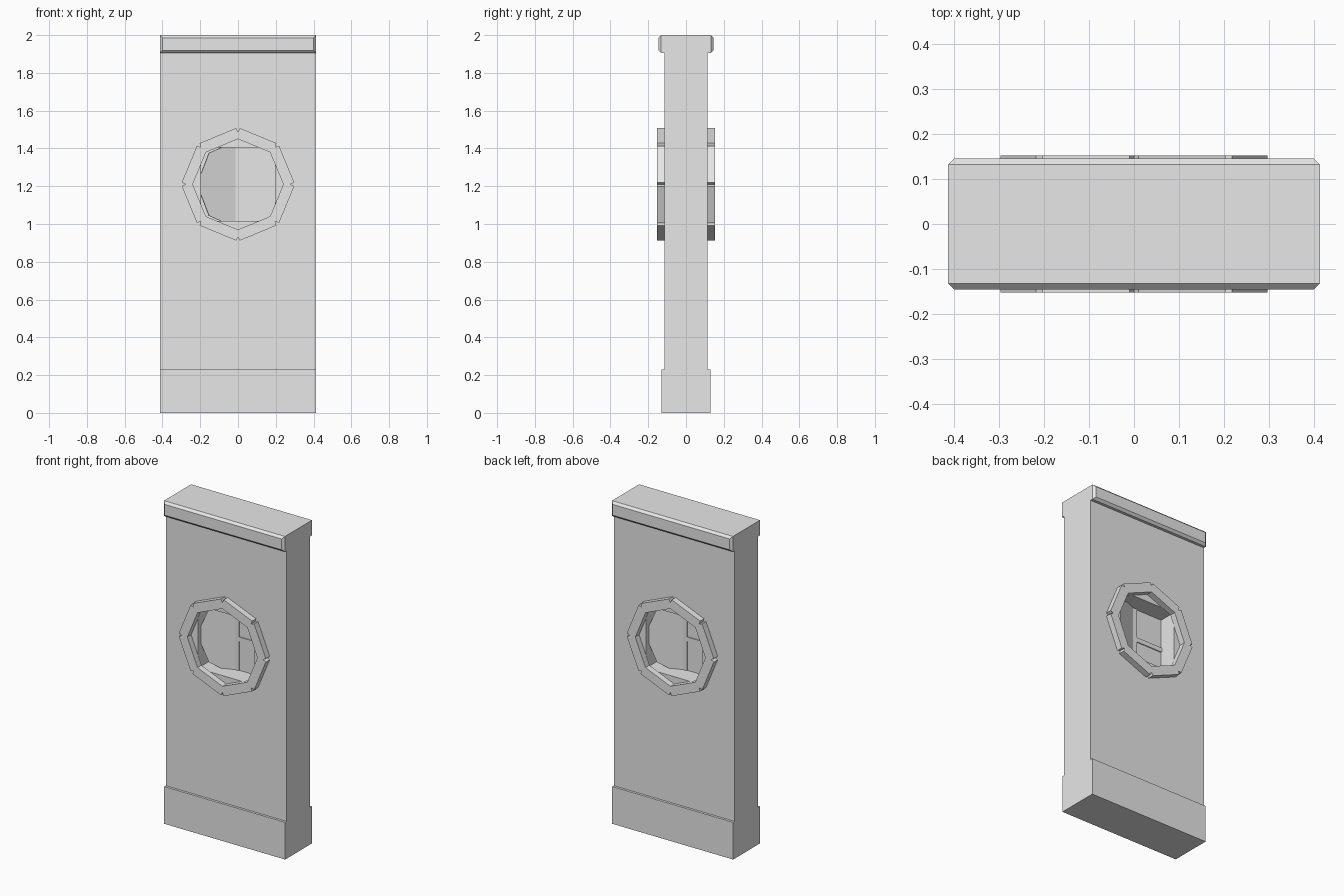
import bpy, bmesh, math
from mathutils import Matrix

cube = bpy.data.objects.get("Cube")
if cube:
    bpy.data.objects.remove(cube, do_unlink=True)

HALF_W, HALF_D, CENTRE_Z = 0.414, 0.115, 1.21

grey = bpy.data.materials.new("light_grey")
grey.use_nodes = True
colour = (0.8, 0.8, 0.8, 1)
grey.diffuse_color = colour
grey.node_tree.nodes["Principled BSDF"].inputs["Base Color"].default_value = colour


def add_object(name, mesh):
    mesh.materials.clear()
    mesh.materials.append(grey)
    obj = bpy.data.objects.new(name, mesh)
    bpy.context.collection.objects.link(obj)
    return obj


def box(name, low, high, chamfer_side=0, chamfer=0.014):
    """Box between two corners; the edges of its front or back face may be chamfered."""
    bm = bmesh.new()
    bmesh.ops.create_cube(bm, size=1)
    for v in bm.verts:
        v.co = [a + (c + 0.5) * (b - a) for a, b, c in zip(low, high, v.co)]
    if chamfer_side:
        edges = [e for e in bm.edges
                 if all((v.co.y - (low[1] + high[1]) / 2) * chamfer_side > 0 for v in e.verts)]
        bmesh.ops.bevel(bm, geom=edges, offset=chamfer, segments=1, affect='EDGES')
    mesh = bpy.data.meshes.new(name)
    bm.to_mesh(mesh)
    bm.free()
    return add_object(name, mesh)


def plate(name, loops, y, half_depth, turn=0):
    """Upright plate cut to x,z outlines; a second outline makes a hole."""
    curve = bpy.data.curves.new(name, 'CURVE')
    curve.dimensions = '2D'
    curve.fill_mode = 'BOTH'
    curve.extrude = half_depth
    for loop in loops:
        spline = curve.splines.new('POLY')
        spline.points.add(len(loop) - 1)
        for point, (x, z) in zip(spline.points, loop):
            point.co = (x, z, 0, 1)
        spline.use_cyclic_u = True
    source = bpy.data.objects.new(name + "_outline", curve)
    mesh = bpy.data.meshes.new_from_object(source)
    bpy.data.objects.remove(source)
    mesh.transform(Matrix.Translation((0, y, CENTRE_Z))
                   @ Matrix.Rotation(turn, 4, 'Z') @ Matrix.Rotation(math.pi / 2, 4, 'X'))
    bm = bmesh.new()
    bm.from_mesh(mesh)
    bmesh.ops.remove_doubles(bm, verts=bm.verts, dist=0.0001)
    bmesh.ops.recalc_face_normals(bm, faces=bm.faces)
    for face in bm.faces:
        face.smooth = False
    bm.to_mesh(mesh)
    bm.free()
    mesh.name = name
    return add_object(name, mesh)


def polar(radius, angle):
    return radius * math.cos(angle), radius * math.sin(angle)


def rectangle(x, low, high):
    return [(-x, low), (x, low), (x, high), (-x, high)]


def octagon(radius):
    return [polar(radius, i * math.pi / 4) for i in range(8)]


def notched_octagon(radius, width=0.011, depth=0.024):
    """Octagon with a small V cut at each corner."""
    points = []
    for i in range(8):
        a = i * math.pi / 4
        cx, cz = polar(radius, a)
        for side in (-1, 0, 1):
            if side:
                dx, dz = polar(width, a + side * math.radians(112.5))
                points.append((cx + dx, cz + dz))
            else:
                points.append(polar(radius - depth, a))
    return points


# Wall with a square opening, and its plinth
HOLE = 0.195
plate("wall", [rectangle(HALF_W, -CENTRE_Z, 2 - CENTRE_Z), rectangle(HOLE, -HOLE, HOLE)], 0, HALF_D)

# Matching plinth, top trim and octagonal frame on front and back
for side, label in ((-1, "front"), (1, "back")):
    def span(a, b):
        return sorted((side * a, side * b))
    y0, y1 = span(HALF_D, 0.13)
    box(label + "_plinth", (-HALF_W, y0, 0), (HALF_W, y1, 0.23))
    y0, y1 = span(HALF_D, 0.146)
    box(label + "_top_trim", (-HALF_W, y0, 1.905), (HALF_W, y1, 2), side)
    plate(label + "_window_frame", [notched_octagon(0.302), octagon(0.24)], side * 0.134, 0.019)

# Fixed pane with crossing bars
box("window_pane", (-HOLE, -0.004, CENTRE_Z - HOLE), (HOLE, 0.004, CENTRE_Z + HOLE))
box("vertical_bar", (-0.014, -0.01, CENTRE_Z - HOLE), (0.014, 0.01, CENTRE_Z + HOLE))
box("horizontal_bar", (-HOLE, -0.01, CENTRE_Z - 0.014), (HOLE, 0.01, CENTRE_Z + 0.014))

# Pivoting shutter turned about the vertical bar
plate("pivoting_shutter", [octagon(0.235)], 0, 0.004, math.radians(22))
